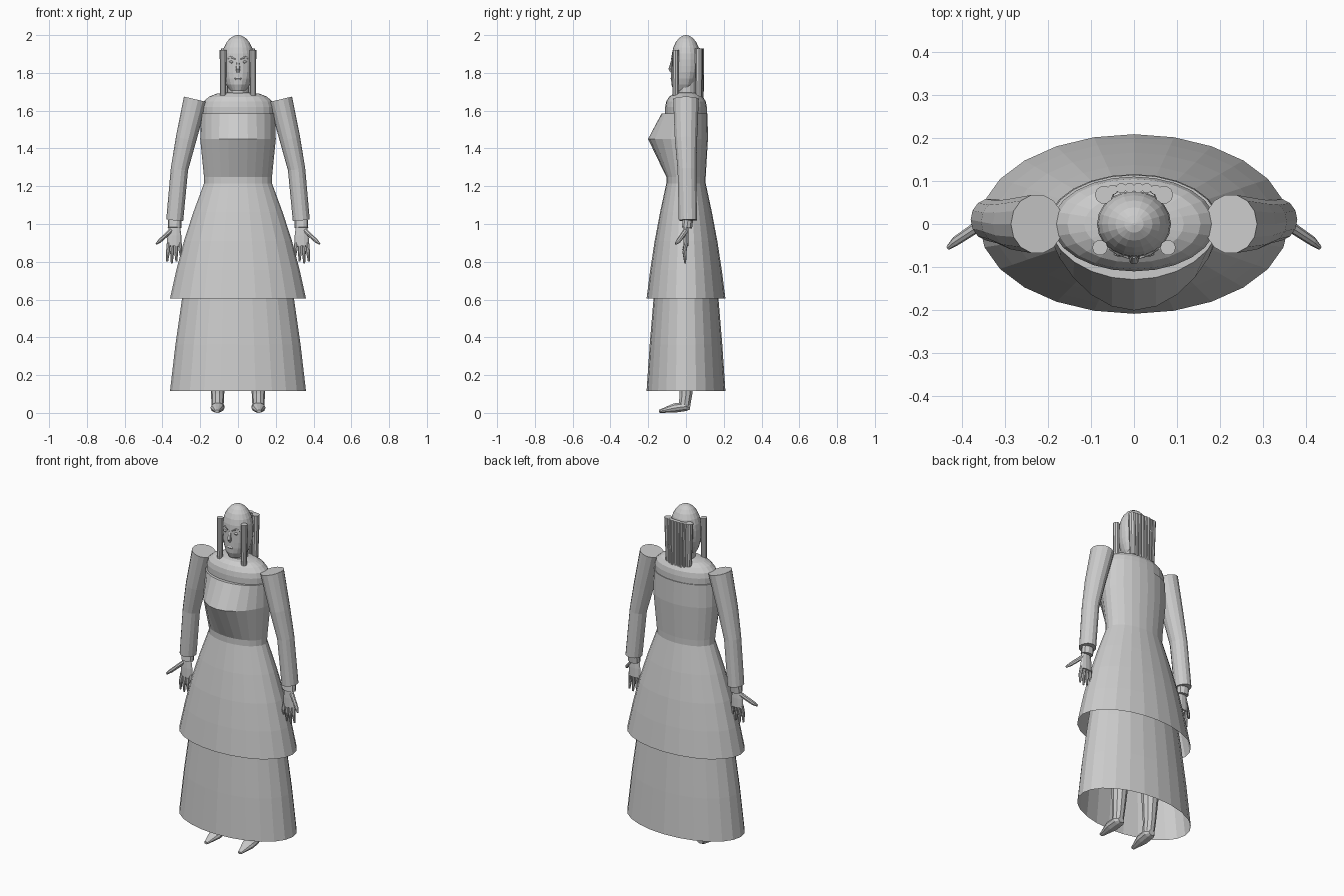
import bpy
import bmesh
from math import sin, cos, pi, tau
from mathutils import Vector

default_cube = bpy.data.objects.get("Cube")
if default_cube:
    bpy.data.objects.remove(default_cube, do_unlink=True)

SHADE = 0.6
grey = bpy.data.materials.new("plain grey")
grey.use_nodes = True
grey.diffuse_color = (SHADE, SHADE, SHADE, 1)
grey.node_tree.nodes["Principled BSDF"].inputs["Base Color"].default_value = grey.diffuse_color

# Depth of the body and skirts compared with their width
BODY_DEPTH = 0.58


def lerp(start, end, amount):
    return start + (end - start) * amount


def finish(name, bm):
    """Turn a bmesh into a named grey object."""
    bmesh.ops.recalc_face_normals(bm, faces=bm.faces)
    mesh = bpy.data.meshes.new(name)
    bm.to_mesh(mesh)
    bm.free()
    mesh.materials.append(grey)
    bpy.context.collection.objects.link(bpy.data.objects.new(name, mesh))


def loft(name, loops, caps=True):
    """Skin a list of equal point loops."""
    bm = bmesh.new()
    rings = [[bm.verts.new(point) for point in loop] for loop in loops]
    for lower, upper in zip(rings, rings[1:]):
        for i in range(len(lower)):
            bm.faces.new((lower[i - 1], lower[i], upper[i], upper[i - 1]))
    if caps:
        bm.faces.new(rings[0])
        bm.faces.new(rings[-1])
    finish(name, bm)


def ring(height, width, front=BODY_DEPTH, back=BODY_DEPTH, peak=0, sides=24):
    """Level oval, with its front optionally drawn out to a soft point."""
    loop = []
    for i in range(sides):
        across, along = cos(tau * i / sides), sin(tau * i / sides)
        depth = width * along * (back if along > 0 else front)
        loop.append((width * across, depth - peak * max(-along, 0) ** 2, height))
    return loop


def tube(name, path, radii, flat=1, sides=10):
    """Oval rings square to a path; flat is depth compared with width."""
    points = [Vector(p) for p in path]
    last = len(points) - 1
    loops = []
    for i, (point, radius) in enumerate(zip(points, radii)):
        along = (points[min(i + 1, last)] - points[max(i - 1, 0)]).normalized()
        across = Vector((1, 0, 0))
        across = (across - along * across.dot(along)).normalized()
        outward = along.cross(across) * flat
        angles = [tau * k / sides for k in range(sides)]
        loops.append([point + radius * (across * cos(a) + outward * sin(a)) for a in angles])
    loft(name, loops)


def pair(name, path, radii, flat=1, sides=10):
    """Build a tube on the left and its mirror on the right."""
    for side, sign in (("left", 1), ("right", -1)):
        tube(f"{side}_{name}", [(sign * x, y, z) for x, y, z in path], radii, flat, sides)


def skirt(name, top, hem, top_width, hem_width, bulge):
    """Open flared cloth layer with a slight outward curve."""
    steps = [i / 4 for i in range(5)]
    loft(name, [ring(lerp(top, hem, t), lerp(top_width, hem_width, t) + bulge * sin(pi * t))
                for t in steps], caps=False)


# Dress: two skirt layers and a bodice with a forward peak
skirt("upper_skirt", 1.215, 0.605, 0.18, 0.36, 0.016)
skirt("lower_skirt", 1.1, 0.115, 0.2, 0.36, 0.016)
loft("bodice", [ring(1.19, 0.178), ring(1.25, 0.18), ring(1.45, 0.2, peak=0.085),
                ring(1.585, 0.197, peak=0.015)])

# Shoulders rounding in to the neck
slope = [pi / 2 * i / 4 for i in range(5)]
loft("shoulders", [ring(1.56, 0.19)]
     + [ring(1.62 + 0.075 * sin(a), 0.07 + 0.12 * cos(a)) for a in slope])
loft("neck", [ring(z, 0.055, front=0.8, back=1, sides=16) for z in (1.66, 1.78)])

# Head: domed crown above, jaw narrowing to the chin below
crown = [pi / 2 * i / 6 for i in range(6)]
jaw = [i / 5 for i in range(1, 6)]
chin_up = [ring(1.87 - 0.165 * t, 0.086 * (1 - t ** 3 / 2), lerp(0.9, 1.5, t ** 3),
                lerp(0.9, 0.3, t ** 3), sides=20) for t in reversed(jaw)]
loft("head", chin_up + [ring(1.87 + 0.13 * sin(a), 0.086 * cos(a), 0.9, 0.9, sides=20)
                        for a in crown] + [ring(2, 0.005, sides=20)])

# Face
tube("nose", [(0, -0.074, 1.865), (0, -0.082, 1.82), (0, -0.075, 1.805)], (0.005, 0.012, 0.008))
tube("mouth", [(0, -0.074, 1.78), (0, -0.078, 1.77), (0, -0.074, 1.76)], (0.01, 0.02, 0.01), 0.2)
pair("eye", [(0.034, -0.068, 1.865), (0.034, -0.07, 1.858), (0.034, -0.068, 1.85)],
     (0.006, 0.014, 0.006), 0.4)
pair("brow", [(0.014, -0.077, 1.872), (0.036, -0.071, 1.884), (0.056, -0.058, 1.876)],
     (0.002, 0.003, 0.002), 2)

# Sleeves, cut square and tilted at the shoulder
shoulder, elbow, wrist = (0.225, 0, 1.66), (0.31, 0.005, 1.29), (0.335, 0.01, 1.02)
pair("sleeve", [shoulder, (0.275, 0, 1.45), elbow, wrist], (0.063, 0.055, 0.046, 0.045),
     flat=1.1, sides=14)

# Hands: cuff, palm, four fingers and a thumb
pair("cuff", [wrist, (0.336, 0.005, 0.98)], (0.036, 0.036), flat=0.8)
pair("palm", [(0.336, 0, 1), (0.337, 0, 0.94), (0.338, 0, 0.885)], (0.028, 0.037, 0.038), flat=0.4)
for i, finger in enumerate(("little", "ring", "middle", "index")):
    root = lerp(0.308, 0.367, i / 3)
    tip = 0.792 + 0.009 * (i - 2) ** 2
    spread = lerp(-0.006, 0.008, i / 3)
    pair(finger + "_finger", [(root, 0, 0.9), (root + spread / 2, -0.008, lerp(tip, 0.9, 0.5)),
                              (root + spread, -0.004, tip)], (0.01, 0.01, 0.005), sides=8)
pair("thumb", [(0.355, 0, 0.965), (0.415, -0.04, 0.91), (0.432, -0.055, 0.895)],
     (0.012, 0.01, 0.005), flat=1.2, sides=8)

# Legs and shoes
ankle = (0.108, 0, 0.1)
pair("leg", [(0.105, 0, 0.8), (0.106, 0.01, 0.3), ankle, (0.108, -0.008, 0.04)],
     (0.07, 0.05, 0.035, 0.032))
pair("shoe", [(0.107, 0.022, 0.03), (0.107, 0, 0.034), (0.109, -0.06, 0.026), (0.111, -0.142, 0.008)],
     (0.02, 0.036, 0.037, 0.012), flat=0.7)

# Hanging locks: one on each side of the face and a row down the back
pair("front_lock", [(0.079, -0.055, 1.92), (0.079, -0.055, 1.68)], (0.018, 0.016))
LOCKS = 8
for i in range(LOCKS):
    across = lerp(-1, 1, i / (LOCKS - 1))
    radius = 0.021 if i in (0, LOCKS - 1) else 0.012
    depth = 0.084 - 0.016 * across ** 4
    tube(f"back_lock_{i + 1}", [(0.07 * across, depth, 1.93),
                                (0.064 * across, depth, 1.655 + 0.02 * abs(across))],
         (radius, radius * 0.85))
